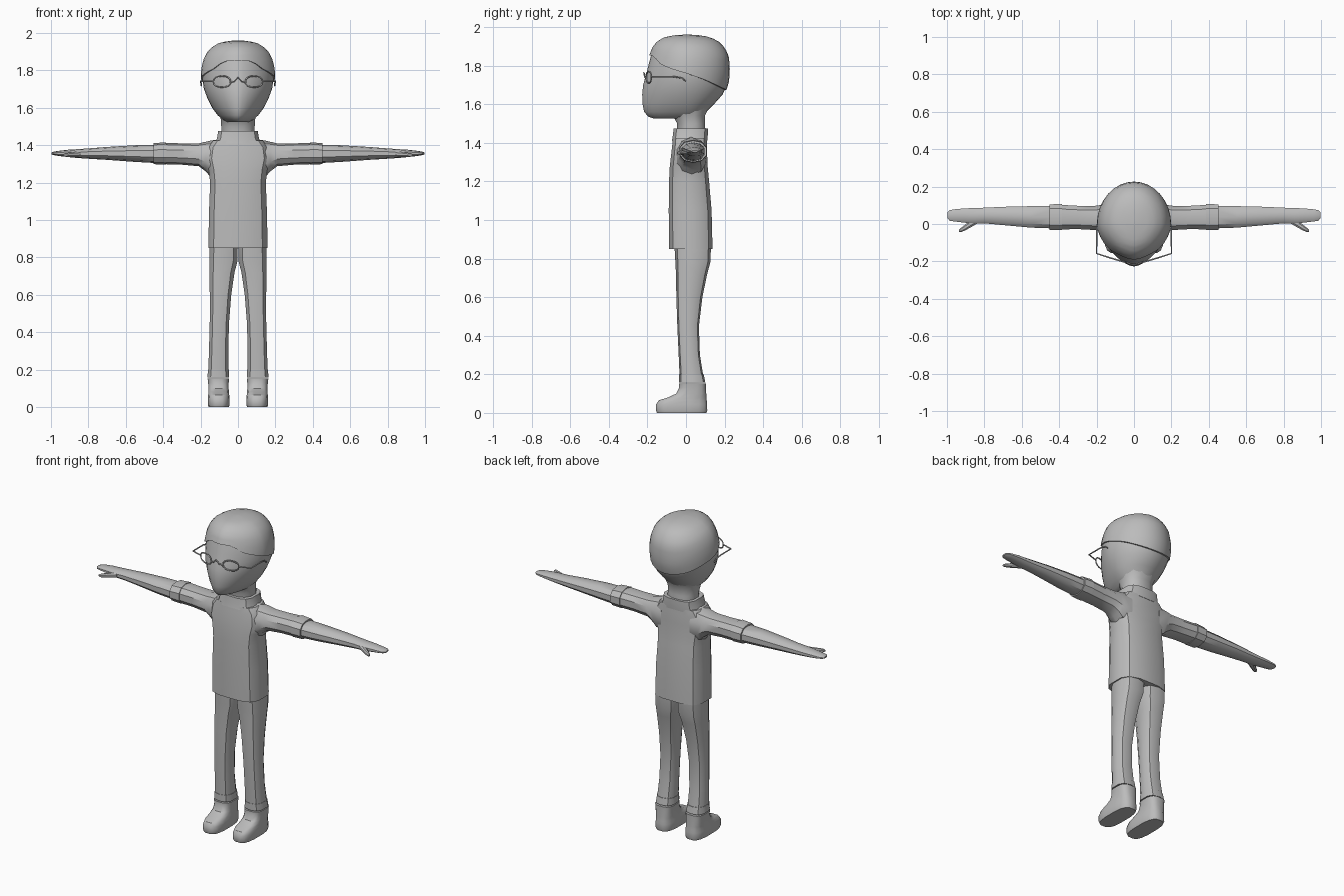
import bpy, bmesh, math
from mathutils import Vector

grey = bpy.data.materials.new("plain grey")
grey.diffuse_color = (0.5, 0.5, 0.5, 1)


def finish(ob, angle=35, mirror=False):
    ob.data.materials.append(grey)
    if mirror:
        ob.modifiers.new("mirror", 'MIRROR')
    bpy.ops.object.select_all(action='DESELECT')
    ob.select_set(True)
    bpy.context.view_layer.objects.active = ob
    bpy.ops.object.shade_smooth_by_angle(angle=math.radians(angle))
    return ob


def loft(name, rings, angle=35, mirror=False, caps=True):
    """Skin a list of equal-length closed rings."""
    bm = bmesh.new()
    vs = [[bm.verts.new(p) for p in r] for r in rings]
    n = len(vs[0])
    for a, b in zip(vs, vs[1:]):
        for i in range(n):
            j = (i + 1) % n
            bm.faces.new((a[i], a[j], b[j], b[i]))
    if caps:
        bm.faces.new(vs[0][::-1])
        bm.faces.new(vs[-1])
    bmesh.ops.recalc_face_normals(bm, faces=bm.faces)
    me = bpy.data.meshes.new(name)
    bm.to_mesh(me)
    bm.free()
    ob = bpy.data.objects.new(name, me)
    bpy.context.collection.objects.link(ob)
    return finish(ob, angle, mirror)


def oval(a0, a1, b0, b1, n=12, p=2.0, turn=0.0):
    """Rounded box outline between a0..a1 and b0..b1."""
    out = []
    for i in range(n):
        t = 2 * math.pi * (i + turn) / n
        c, s = math.cos(t), math.sin(t)
        c = math.copysign(abs(c) ** (2 / p), c)
        s = math.copysign(abs(s) ** (2 / p), s)
        out.append(((a0 + a1) / 2 + c * (a1 - a0) / 2, (b0 + b1) / 2 + s * (b1 - b0) / 2))
    return out


def upright(name, rows, n=12, p=2.8, **kw):
    # rows: z, x0, x1, y0, y1
    return loft(name, [[(x, y, z) for x, y in oval(x0, x1, y0, y1, n, p, 0.5)]
                       for z, x0, x1, y0, y1 in rows], **kw)


def sideways(name, rows, n=10, p=2.3, **kw):
    # rows: x, y0, y1, z0, z1
    return loft(name, [[(x, y, z) for y, z in oval(y0, y1, z0, z1, n, p, 0.5)]
                       for x, y0, y1, z0, z1 in rows], mirror=True, **kw)


def lerp(table, v):
    """Interpolate rows of a table keyed by the first column."""
    for a, b in zip(table, table[1:]):
        if v <= b[0]:
            t = max(0, (v - a[0]) / (b[0] - a[0]))
            return [p + (q - p) * t for p, q in zip(a, b)]
    return list(table[-1])


# Head: z, half width, front y, back y
HEAD = [(1.525, .062, -.165, .085), (1.535, .082, -.195, .09), (1.56, .108, -.217, .105),
        (1.60, .138, -.225, .145), (1.65, .163, -.227, .19), (1.70, .182, -.222, .212),
        (1.75, .190, -.208, .220), (1.80, .190, -.195, .222), (1.85, .182, -.182, .217),
        (1.89, .165, -.170, .198), (1.92, .138, -.148, .168), (1.942, .10, -.112, .125),
        (1.952, .05, -.055, .07), (1.955, .004, 0, .01)]
SIDES = 32


def head_point(i, z, grow=0.0):
    _, w, f, b = lerp(HEAD, z)
    t = 2 * math.pi * i / SIDES
    c, s = math.cos(t), math.sin(t)
    e = 2 / 1.7 if s < 0 else 1.0      # face comes to a soft central ridge
    x = math.copysign(abs(c) ** (e if s < 0 else 1), c) * (w + grow)
    y = -abs(s) ** e * (grow - f) if s < 0 else s * (b + grow)
    return Vector((x, y, z))


loft("head", [[head_point(i, r[0]) for i in range(SIDES)] for r in HEAD], angle=45)

# Hair cap with a hairline that falls towards the back
LINE = [(-.21, 1.855), (-.16, 1.85), (-.13, 1.81), (-.08, 1.785), (0, 1.76), (.1, 1.725), (.23, 1.66)]
hair = []
low = []
for i in range(SIDES):
    z = 1.75
    for _ in range(4):
        z = lerp(LINE, head_point(i, z).y)[1]
    low.append(z)
hair.append([head_point(i, low[i], -.004) for i in range(SIDES)])
for k in range(13):
    t = math.sin(k / 12 * math.pi / 2)
    ring = []
    for i in range(SIDES):
        p = head_point(i, low[i] + (1.955 - low[i]) * t, .009 * (1 - t))
        p.z += .006 * t
        ring.append(p)
    hair.append(ring)
loft("hair", hair, angle=50)

# Neck and collar
upright("neck", [(1.44, -.09, .09, -.05, .105), (1.50, -.092, .092, -.048, .10),
                 (1.54, -.095, .095, -.07, .10), (1.58, -.11, .11, -.1, .12)], p=2.4)
upright("collar", [(1.41, -.125, .125, -.075, .112), (1.44, -.114, .114, -.07, .115),
                   (1.475, -.108, .108, -.066, .115)], p=3.2)

# Shirt body
upright("shirt", [(.85, -.162, .162, -.09, .14), (1.05, -.158, .158, -.092, .135),
                  (1.20, -.152, .152, -.09, .122), (1.27, -.160, .160, -.087, .115),
                  (1.33, -.175, .175, -.08, .112), (1.39, -.165, .165, -.073, .11),
                  (1.425, -.135, .135, -.07, .11)], p=3.2)

# Arms: sleeve, cuff, forearm with hand
sideways("sleeve", [(.10, -.06, .11, 1.23, 1.432), (.15, -.05, .108, 1.235, 1.424),
                    (.175, -.042, .105, 1.262, 1.418), (.21, -.035, .10, 1.288, 1.41),
                    (.30, -.03, .10, 1.296, 1.41), (.40, -.032, .106, 1.299, 1.413)])
sideways("sleeve_cuff", [(.385, -.036, .11, 1.296, 1.416), (.452, -.034, .108, 1.299, 1.411)])
sideways("forearm", [(.44, -.026, .1, 1.305, 1.402), (.55, -.022, .098, 1.311, 1.4),
                     (.70, -.008, .094, 1.322, 1.391), (.80, .002, .089, 1.328, 1.383),
                     (.86, .0, .087, 1.332, 1.379), (.91, .006, .085, 1.337, 1.376),
                     (.96, .012, .08, 1.343, 1.37), (.985, .016, .075, 1.347, 1.366),
                     (.998, .03, .062, 1.352, 1.361)])
sideways("thumb", [(.84, .0, .04, 1.338, 1.37), (.87, -.018, .025, 1.337, 1.367),
                   (.90, -.034, .0, 1.337, 1.362), (.925, -.045, -.02, 1.338, 1.358),
                   (.935, -.043, -.03, 1.342, 1.353)], n=8)

# Trousers with turned-up hems
upright("trouser_leg", [(.87, -.002, .154, -.06, .13), (.78, .0, .156, -.055, .126),
                        (.72, .016, .155, -.052, .11), (.60, .034, .153, -.05, .085),
                        (.45, .046, .153, -.045, .067), (.30, .05, .157, -.038, .072),
                        (.16, .05, .162, -.032, .095)], n=10, p=2.7, mirror=True)
upright("trouser_hem", [(.20, .047, .162, -.036, .092), (.158, .045, .166, -.036, .1)],
        n=10, p=2.7, mirror=True)

# Shoes
upright("shoe", [(0, .048, .158, -.152, .108), (.012, .044, .162, -.157, .112),
                 (.045, .044, .162, -.157, .111), (.065, .046, .16, -.142, .109),
                 (.082, .048, .159, -.09, .107), (.1, .049, .159, -.052, .106),
                 (.13, .049, .16, -.036, .104), (.152, .047, .163, -.036, .104)],
        n=16, p=3.0, mirror=True)


# Spectacles made of thin wire
def wire(name, points, closed=False, r=.004):
    cu = bpy.data.curves.new(name, 'CURVE')
    cu.dimensions = '3D'
    cu.bevel_depth = r
    cu.bevel_resolution = 1
    cu.use_fill_caps = True
    sp = cu.splines.new('POLY')
    sp.points.add(len(points) - 1)
    for q, p in zip(sp.points, points):
        q.co = (*p, 1)
    sp.use_cyclic_u = closed
    cu.materials.append(grey)
    ob = bpy.data.objects.new(name, cu)
    bpy.context.collection.objects.link(ob)


def front_y(x):
    return -.218 + .29 * abs(x)


for s, side in ((-1, "left"), (1, "right")):
    rim = oval(.04, .132, 1.71, 1.77, 16, 2.3)
    wire(side + "_rim", [(s * x, front_y(x), z) for x, z in rim], True)
    wire(side + "_temple_arm", [(s * .13, front_y(.13), 1.742), (s * .2, -.158, 1.742),
                                (s * .2, -.06, 1.742), (s * .198, -.02, 1.735), (s * .196, 0, 1.718)])
wire("bridge", [(-.042, front_y(.042), 1.735), (-.02, -.214, 1.742), (0, -.218, 1.762),
                (.02, -.214, 1.742), (.042, front_y(.042), 1.735)])
